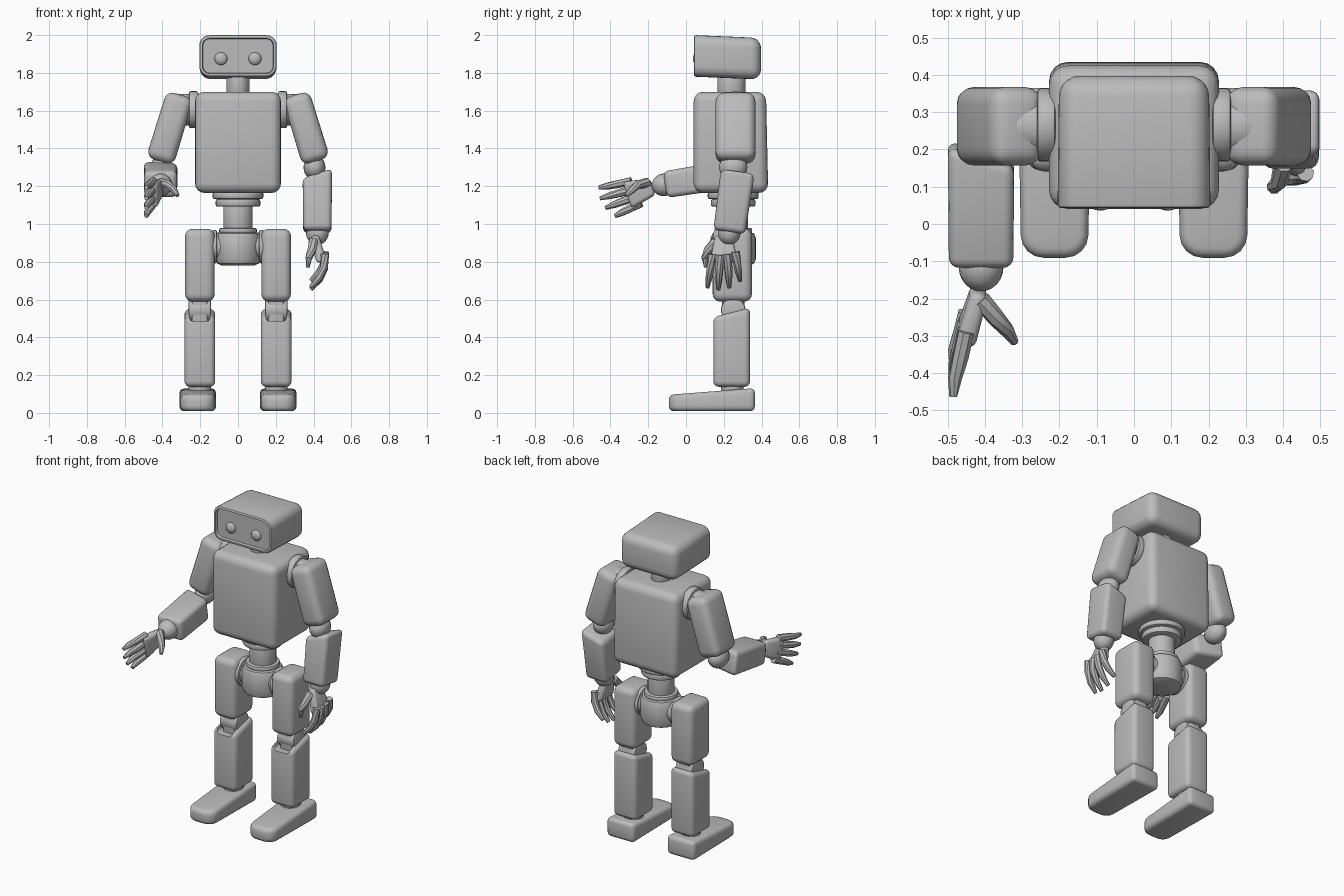
import bpy, bmesh
from math import radians, sin, cos, tau
from mathutils import Matrix, Vector

if "Cube" in bpy.data.objects:
    bpy.data.objects.remove(bpy.data.objects["Cube"], do_unlink=True)

mat = bpy.data.materials.new("plain grey")
mat.use_nodes = True
grey = (0.5, 0.5, 0.5, 1)
mat.diffuse_color = grey
mat.node_tree.nodes["Principled BSDF"].inputs["Base Color"].default_value = grey
parts = []


def finish(bm, name, matrix=Matrix()):
    bm.transform(matrix)
    bmesh.ops.recalc_face_normals(bm, faces=bm.faces[:])
    mesh = bpy.data.meshes.new(name)
    bm.to_mesh(mesh)
    bm.free()
    mesh.materials.append(mat)
    ob = bpy.data.objects.new(name, mesh)
    bpy.context.collection.objects.link(ob)
    parts.append(ob)
    return ob


def block(size, shape=None):
    bm = bmesh.new()
    bmesh.ops.create_cube(bm, size=1)
    for v in bm.verts:
        v.co *= Vector(size)
        if shape:
            shape(v.co)
    return bm


def bevel(bm, edges, width, segments=4):
    bmesh.ops.bevel(bm, geom=edges, offset=width, segments=segments, profile=0.5,
                    affect='EDGES', clamp_overlap=True)


def box(name, centre, size, width, matrix=Matrix(), shape=None):
    bm = block(size, shape)
    bevel(bm, bm.edges[:], width)
    return finish(bm, name, matrix @ Matrix.Translation(centre))


def disc(name, centre, radius, depth, axis='Z', depth_scale=1, width=0.01):
    bm = bmesh.new()
    bmesh.ops.create_cone(bm, cap_ends=True, segments=32, radius1=radius,
                          radius2=radius, depth=depth)
    rims = [e for e in bm.edges if abs(e.verts[0].co.z - e.verts[1].co.z) < 1e-5]
    bevel(bm, rims, width, 2)
    turn = Matrix.Rotation(radians(90), 4, axis) if axis != 'Z' else Matrix()
    squash = Matrix.Diagonal((1, depth_scale, 1, 1))
    return finish(bm, name, Matrix.Translation(centre) @ squash @ turn)


def ball(name, centre, size, matrix=Matrix()):
    bm = bmesh.new()
    bmesh.ops.create_uvsphere(bm, u_segments=20, v_segments=12, radius=1)
    return finish(bm, name, matrix @ Matrix.Translation(centre) @ Matrix.Diagonal((*size, 1)))


def tube(name, path, radii, matrix):
    bm = bmesh.new()
    pts = [Vector(p) for p in path]
    rings = []
    for i, (p, r) in enumerate(zip(pts, radii)):
        along = pts[min(i + 1, len(pts) - 1)] - pts[max(i - 1, 0)]
        q = along.to_track_quat('Z', 'Y')
        rings.append([bm.verts.new(p + q @ Vector((r * cos(tau * k / 8), r * sin(tau * k / 8), 0)))
                      for k in range(8)])
    for a, b in zip(rings, rings[1:]):
        for k in range(8):
            bm.faces.new((a[k], a[(k + 1) % 8], b[(k + 1) % 8], b[k]))
    bm.faces.new(rings[0])
    bm.faces.new(rings[-1])
    return finish(bm, name, matrix)


# Head with a recessed face plate
def head_shape(co):
    if co.y > 0:
        co.z -= 0.015
        co.x *= 0.98

bm = block((0.41, 0.355, 0.22), head_shape)
front = min(bm.faces, key=lambda f: f.calc_center_median().y)
bevel(bm, [e for e in bm.edges if e not in front.edges[:]], 0.055, 5)
front = min(bm.faces, key=lambda f: f.calc_center_median().y)
bevel(bm, front.edges[:], 0.01, 2)
front = min(bm.faces, key=lambda f: f.calc_center_median().y)
bmesh.ops.inset_region(bm, faces=[front], thickness=0.006)
bmesh.ops.inset_region(bm, faces=[front], thickness=0.004, depth=-0.015)
finish(bm, "head", Matrix.Translation((0, 0.22, 1.89)))
for s in (-1, 1):
    ball("eye", (0.09 * s, 0.058, 1.875), (0.034, 0.022, 0.034))
disc("neck", (0, 0.24, 1.73), 0.062, 0.14, depth_scale=1.2)


# Torso, waist and pelvis
def torso_shape(co):
    if co.z > 0 and co.y > 0:
        co.y -= 0.012

box("torso", (0, 0.238, 1.432), (0.455, 0.395, 0.535), 0.05, shape=torso_shape)
disc("waist_upper_ring", (0, 0.25, 1.15), 0.135, 0.035)
disc("waist_lower_ring", (0, 0.25, 1.112), 0.118, 0.04)
disc("waist_column", (0, 0.25, 1.03), 0.078, 0.2)
disc("waist_base_ring", (0, 0.25, 0.965), 0.1, 0.03)
disc("pelvis", (0, 0.25, 0.87), 0.12, 0.18, width=0.035)
disc("hip_axle", (0, 0.25, 0.88), 0.075, 0.27, axis='Y')


# Legs
def shin_shape(co):
    if co.z > 0 and co.y < 0:
        co.z -= 0.05

def foot_shape(co):
    if co.y < 0:
        co.x *= 0.92
        if co.z > 0:
            co.z -= 0.035

for s in (-1, 1):
    side = "left" if s > 0 else "right"
    x = 0.202 * s
    disc(side + "_hip_ring", (0.125 * s, 0.245, 0.88), 0.088, 0.03, axis='Y')
    box(side + "_thigh", (x, 0.245, 0.782), (0.157, 0.208, 0.385), 0.04)
    box(side + "_knee_link", (x, 0.25, 0.56), (0.085, 0.12, 0.19), 0.015)
    disc(side + "_knee_joint", (x, 0.25, 0.545), 0.065, 0.12, axis='Y')
    shin = box(side + "_shin", (x, 0.242, 0.348), (0.163, 0.195, 0.42), 0.03, shape=shin_shape)
    cutter = box("knee_cutter", (x, 0.17, 0.56), (0.11, 0.2, 0.15), 0.02)
    cutter.hide_render = True
    cut = shin.modifiers.new("knee notch", 'BOOLEAN')
    cut.operation = 'DIFFERENCE'
    cut.object = cutter
    bpy.context.view_layer.objects.active = shin
    bpy.ops.object.modifier_apply(modifier=cut.name)
    parts.remove(cutter)
    bpy.data.objects.remove(cutter, do_unlink=True)
    disc(side + "_ankle", (x, 0.245, 0.135), 0.06, 0.06)
    # Foot: toe corners rounded in plan, then softened edges
    bm = block((0.195, 0.455, 0.122), foot_shape)
    toes = [e for e in bm.edges if all(v.co.y < 0 for v in e.verts)
            and abs(e.verts[0].co.x - e.verts[1].co.x) < 1e-4]
    bevel(bm, toes, 0.06, 4)
    rims = [e for e in bm.edges if e.calc_face_angle(0) > radians(35)]
    bevel(bm, rims, 0.025, 3)
    finish(bm, side + "_foot", Matrix.Translation((0.213 * s, 0.137, 0.07)))


# Arms: forearm and hand are built hanging down from the elbow
def upper_arm_shape(co):
    if co.z > 0:
        co.x *= 0.97

def forearm_shape(co):
    if co.z > 0 and co.x < 0:
        co.z -= 0.05
    if co.z < 0:
        co.x *= 0.97
        co.y *= 0.94

def palm_shape(co):
    if co.z > 0:
        co.y *= 0.6
        co.x *= 0.85

OUT = {1: (0.06, 0.055, 0.03, -0.015), -1: (0.04, 0.055, 0.07, 0.075)}
THUMB = {1: [(0, -0.04, -0.04), (-0.01, -0.085, -0.09), (-0.025, -0.1, -0.13), (-0.03, -0.095, -0.18)],
         -1: [(0, -0.03, -0.03), (-0.04, -0.035, -0.08), (-0.07, -0.02, -0.12), (-0.09, 0, -0.16)]}

for s in (-1, 1):
    side = "left" if s > 0 else "right"
    flip = Matrix.Diagonal((s, 1, 1, 1))
    disc(side + "_shoulder_ring", (0.235 * s, 0.265, 1.605), 0.098, 0.05, axis='Y')
    swing = flip @ Matrix.Translation((0.36, 0.262, 1.508)) @ Matrix.Rotation(radians(-17), 4, 'Y')
    box(side + "_upper_arm", (0, 0, 0), (0.152, 0.21, 0.37), 0.045, swing, upper_arm_shape)
    # Shoulder stub joins the arm to the ring
    disc(side + "_shoulder_joint", (0.275 * s, 0.262, 1.605), 0.083, 0.1, axis='Y')
    ball(side + "_elbow", (0.405 * s, 0.25, 1.3), (0.058, 0.075, 0.065))

    if s > 0:
        place = Matrix.Translation((0.42, 0.275, 1.285)) @ Matrix.Rotation(radians(-8), 4, 'X')
        width, depth = 0.155, 0.18
    else:
        place = Matrix.Translation((-0.41, 0.215, 1.26)) @ Matrix.Rotation(radians(-81), 4, 'X') @ flip
        width, depth = 0.178, 0.15
    box(side + "_forearm", (0, 0, -0.165), (width, depth, 0.33), 0.028, place, forearm_shape)
    ball(side + "_wrist", (0, 0, -0.335), (0.06, 0.06, 0.065), place)

    if s > 0:
        hand = Matrix.Translation((0.4, 0.2, 0.95))
    else:
        hand = Matrix.Translation((-0.41, -0.165, 1.2)) @ Matrix.Rotation(radians(-72), 4, 'X') @ flip
    lean = Matrix.Rotation(radians(-16), 4, 'Y')
    box(side + "_palm", (0, 0, -0.085), (0.055, 0.15, 0.145), 0.02, hand @ lean, palm_shape)
    for i in range(4):
        y = (i - 1.5) * 0.042
        reach = (1, 1.04, 1, 0.88)[i]
        drops = (-0.11, -0.18, -0.235, -0.285)
        path = [(o, y * (1 + 0.12 * k), d * reach)
                for k, (o, d) in enumerate(zip(OUT[s], drops))]
        tube(side + "_finger", path, (0.023, 0.022, 0.019, 0.011), hand)
    tube(side + "_thumb", THUMB[s], (0.026, 0.024, 0.02, 0.011), hand)

# Soft shading that keeps the sharp rims
bpy.ops.object.select_all(action='DESELECT')
for ob in parts:
    ob.select_set(True)
bpy.context.view_layer.objects.active = parts[0]
bpy.ops.object.shade_smooth_by_angle(angle=radians(35))
